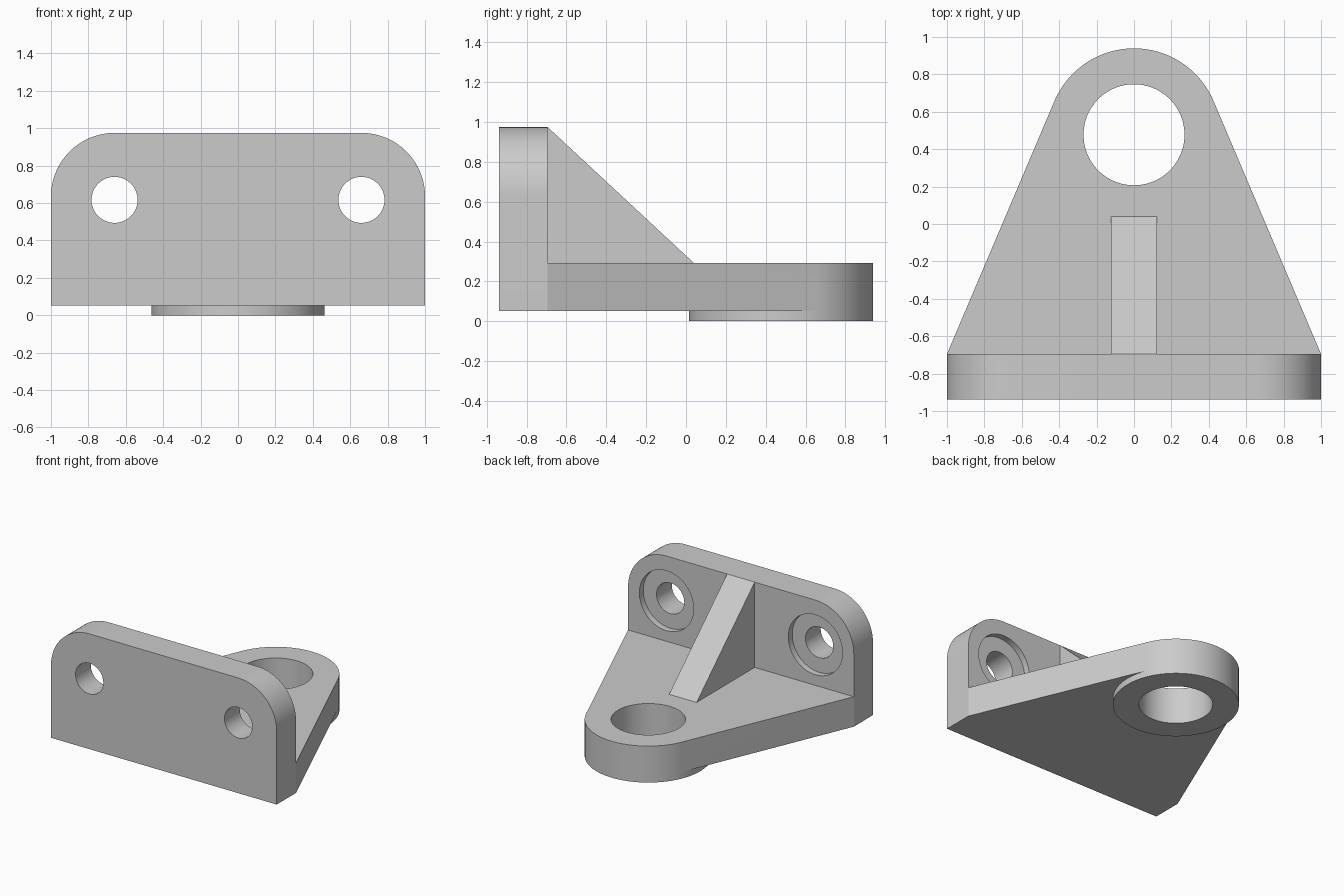
import bpy
import bmesh
from math import pi, sin, cos, atan2, acos, hypot
from mathutils import Vector

cube = bpy.data.objects.get("Cube")
if cube:
    bpy.data.objects.remove(cube, do_unlink=True)

FLOOR, DECK, TOP = 0.052, 0.292, 0.975        # heights
FRONT, WALL = -0.938, -0.695                  # faces of the upright plate
EYE_Y, EYE_R, BORE_R = 0.477, 0.462, 0.27     # round end of the base
BOLT_X, BOLT_Z = 0.66, 0.617                  # mounting holes

steel = bpy.data.materials.new("plain grey")
steel.use_nodes = True
GREY = (0.6, 0.6, 0.6, 1)
steel.diffuse_color = GREY
steel.node_tree.nodes["Principled BSDF"].inputs["Base Color"].default_value = GREY


def arc(cx, cy, r, start, end, steps):
    """Points along an arc, both ends included."""
    return [(cx + r * cos(start + (end - start) * i / steps),
             cy + r * sin(start + (end - start) * i / steps))
            for i in range(steps + 1)]


def prism(name, profile, axis, low, high):
    """Extrude a closed 2D profile along an axis."""
    place = {"x": lambda a, b, d: (d, a, b),
             "y": lambda a, b, d: (a, d, b),
             "z": lambda a, b, d: (a, b, d)}[axis]
    bm = bmesh.new()
    face = bm.faces.new([bm.verts.new(place(a, b, low)) for a, b in profile])
    grown = bmesh.ops.extrude_face_region(bm, geom=[face])
    moved = [v for v in grown["geom"] if isinstance(v, bmesh.types.BMVert)]
    bmesh.ops.translate(bm, verts=moved, vec=Vector(place(0, 0, high - low)))
    bmesh.ops.recalc_face_normals(bm, faces=bm.faces)
    mesh = bpy.data.meshes.new(name)
    bm.to_mesh(mesh)
    bm.free()
    mesh.materials.append(steel)
    obj = bpy.data.objects.new(name, mesh)
    bpy.context.collection.objects.link(obj)
    return obj


def combine(target, tool, operation):
    """Apply a boolean and discard the tool object."""
    bpy.context.view_layer.objects.active = target
    mod = target.modifiers.new(operation, "BOOLEAN")
    mod.operation, mod.solver, mod.object = operation, "EXACT", tool
    bpy.ops.object.modifier_apply(modifier=mod.name)
    bpy.data.objects.remove(tool, do_unlink=True)


def disc(cx, cy, r):
    return arc(cx, cy, r, 0, 2 * pi, 96)[:-1]


# Upright plate with rounded top corners
CORNER = 0.34
plate_outline = [(-1, FLOOR), (1, FLOOR)]
plate_outline += arc(1 - CORNER, TOP - CORNER, CORNER, 0, pi / 2, 32)
plate_outline += arc(CORNER - 1, TOP - CORNER, CORNER, pi / 2, pi, 32)
bracket = prism("mounting_bracket", plate_outline, "y", FRONT, WALL)

# Tapered base, its sides tangent to the round end
drop = WALL - EYE_Y
tangent = atan2(drop, 1) + acos(EYE_R / hypot(1, drop))
tx, ty = EYE_R * cos(tangent), EYE_Y + EYE_R * sin(tangent)
base_outline = [(-0.9, WALL - 0.1), (0.9, WALL - 0.1),
                (1, WALL), (tx, ty), (-tx, ty), (-1, WALL)]
combine(bracket, prism("tapered_base", base_outline, "z", FLOOR, DECK), "UNION")

# Round end, reaching below the base as a boss
eye_outline = arc(0, EYE_Y, EYE_R, tangent, pi - tangent, 48)
eye_outline += arc(0, EYE_Y, EYE_R, pi - tangent, 2 * pi + tangent, 72)[1:-1]
combine(bracket, prism("round_end", eye_outline, "z", 0, DECK), "UNION")

# Triangular gusset, set into the plate and base
gusset_outline = [(WALL, TOP), (WALL - 0.1, TOP - 0.1), (WALL - 0.1, DECK - 0.1),
                  (0.0, DECK - 0.1), (0.04, DECK)]
combine(bracket, prism("gusset", gusset_outline, "x", -0.122, 0.122), "UNION")

# Bore and counterbored mounting holes
combine(bracket, prism("bore_cutter", disc(0, EYE_Y, BORE_R), "z", -0.2, 0.5),
        "DIFFERENCE")
for side in (-1, 1):
    x = side * BOLT_X
    for radius, start in ((0.123, FRONT - 0.1), (0.24, WALL - 0.05)):
        combine(bracket, prism("bolt_cutter", disc(x, BOLT_Z, radius), "y",
                               start, WALL + 0.1), "DIFFERENCE")

# Smooth the curved walls, keep the edges sharp
bpy.ops.object.select_all(action="DESELECT")
bracket.select_set(True)
bpy.context.view_layer.objects.active = bracket
bpy.ops.object.shade_smooth_by_angle(angle=pi / 9)
